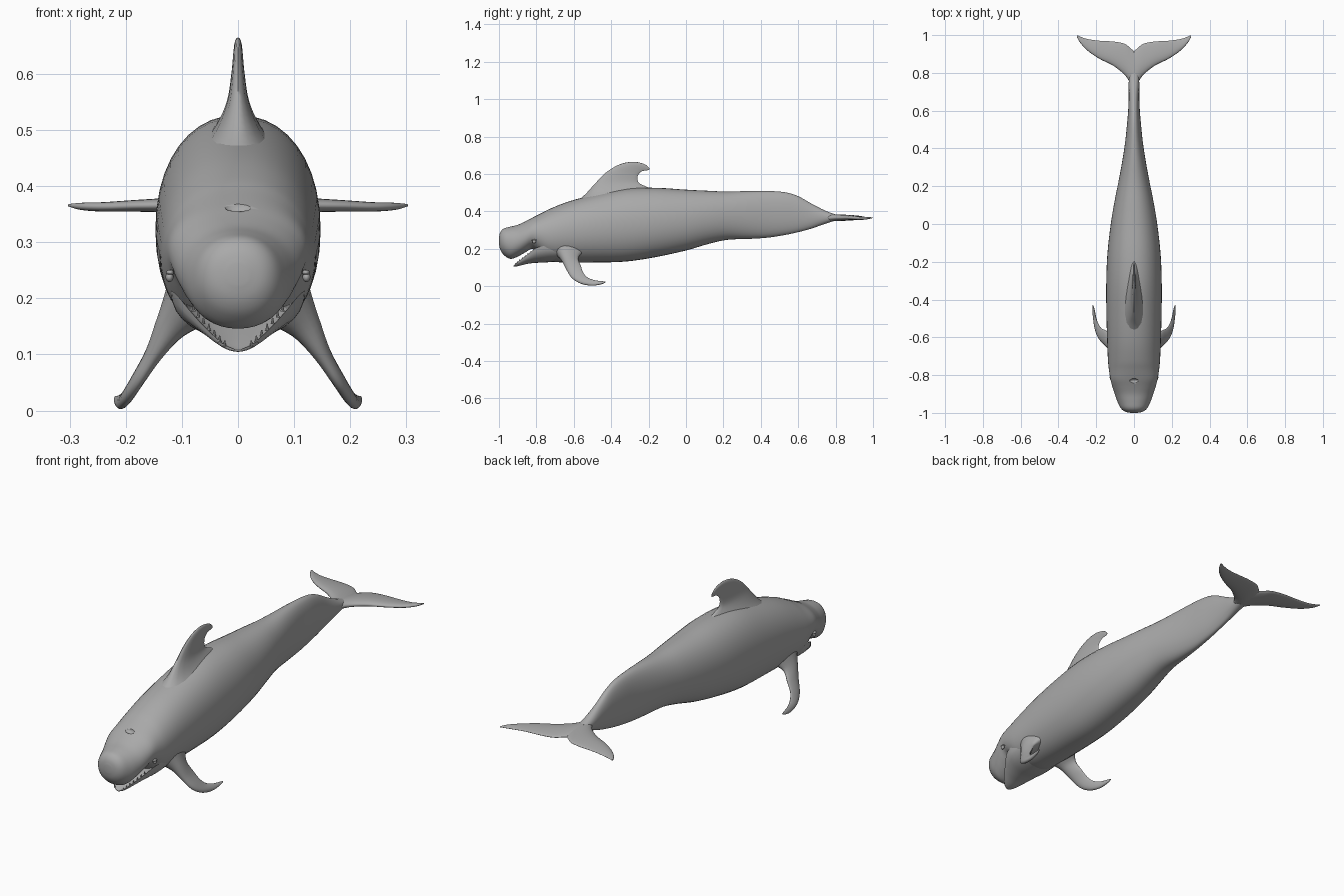
import bpy, bmesh, math
from mathutils import Vector

if "Cube" in bpy.data.objects:
    bpy.data.objects.remove(bpy.data.objects["Cube"])

grey = bpy.data.materials.new("whale_grey")
grey.diffuse_color = (0.4, 0.4, 0.4, 1)
grey.use_nodes = True
grey.node_tree.nodes["Principled BSDF"].inputs["Base Color"].default_value = grey.diffuse_color


def smooth_rows(rows, steps):
    """Catmull-Rom interpolation through rows of equal-length tuples."""
    out = []
    for i in range(len(rows) - 1):
        a, b, c, d = (rows[min(max(i + k, 0), len(rows) - 1)] for k in (-1, 0, 1, 2))
        for s in range(steps):
            t = s / steps
            out.append(tuple(
                0.5 * (2 * q + (r - p) * t + (2 * p - 5 * q + 4 * r - w) * t * t
                       + (3 * q - p - 3 * r + w) * t ** 3)
                for p, q, r, w in zip(a, b, c, d)))
    return out + [rows[-1]]


def finish(name, bm, angle=60):
    bmesh.ops.recalc_face_normals(bm, faces=bm.faces)
    mesh = bpy.data.meshes.new(name)
    bm.to_mesh(mesh)
    bm.free()
    mesh.materials.append(grey)
    ob = bpy.data.objects.new(name, mesh)
    bpy.context.collection.objects.link(ob)
    bpy.ops.object.select_all(action='DESELECT')
    ob.select_set(True)
    bpy.context.view_layer.objects.active = ob
    bpy.ops.object.shade_smooth_by_angle(angle=math.radians(angle))
    return ob


def loft(name, rings, angle=60):
    bm = bmesh.new()
    loops = [[bm.verts.new(p) for p in ring] for ring in rings]
    n = len(loops[0])
    for a, b in zip(loops, loops[1:]):
        for i in range(n):
            j = (i + 1) % n
            bm.faces.new((a[i], a[j], b[j], b[i]))
    bm.faces.new(loops[0])
    bm.faces.new(loops[-1])
    return finish(name, bm, angle)


def blade(name, rows, steps=5, n=20):
    """Fin lofted from rows of leading point, trailing point, half thickness."""
    rows = smooth_rows(rows, steps)
    mids = [(Vector(r[:3]) + Vector(r[3:6])) / 2 for r in rows]
    rings = []
    for i, r in enumerate(rows):
        half = (Vector(r[:3]) - Vector(r[3:6])) / 2
        span = mids[min(i + 1, len(rows) - 1)] - mids[max(i - 1, 0)]
        normal = half.cross(span).normalized()
        rings.append([mids[i] + half * math.cos(a)
                      + normal * r[6] * math.sin(a) * (1 + 0.35 * math.cos(a))
                      for a in (math.tau * k / n for k in range(n))])
    return loft(name, rings)


def ball(name, center, size):
    bm = bmesh.new()
    bmesh.ops.create_uvsphere(bm, u_segments=20, v_segments=12, radius=1)
    for v in bm.verts:
        v.co = Vector(center) + Vector(p * s for p, s in zip(v.co, size))
    return finish(name, bm)


# Body and upper head: y, bottom, top, half width
body_rows = [
    (-1.0, .225, .262, .018), (-.993, .195, .288, .048), (-.975, .168, .308, .070),
    (-.94, .146, .318, .088), (-.90, .158, .328, .102), (-.86, .180, .346, .115),
    (-.82, .198, .367, .125), (-.77, .160, .392, .133), (-.72, .132, .417, .138),
    (-.62, .127, .455, .142), (-.48, .127, .492, .146), (-.32, .132, .522, .147),
    (-.16, .156, .526, .141), (0, .191, .516, .123), (.12, .226, .510, .103),
    (.22, .248, .506, .083), (.34, .253, .509, .061), (.44, .260, .509, .046),
    (.53, .274, .502, .037), (.60, .289, .481, .031), (.67, .308, .442, .028),
    (.74, .332, .406, .028), (.80, .350, .384, .025), (.87, .361, .373, .012)]
N = 40
rings = []
for y, lo, hi, w in smooth_rows(body_rows, 4):
    ring = []
    for k in range(N):
        a = math.tau * k / N
        c, s = math.cos(a), math.sin(a)
        ring.append((w * math.copysign(abs(c) ** .93, c), y,
                     (lo + hi) / 2 + (hi - lo) / 2 * math.copysign(abs(s) ** .96, s)))
    rings.append(ring)
body = loft("body", rings)

# Blowhole: a shallow crescent pit cut behind the melon
cutter = ball("blowhole_cutter", (0, -.832, .368), (.026, .014, .017))
cutter.hide_render = True
cutter.hide_viewport = True
cut = body.modifiers.new("blowhole", 'BOOLEAN')
cut.operation = 'DIFFERENCE'
cut.object = cutter

# Lower jaw: y, bottom, rim height, half width, with a dished top
jaw_rows = smooth_rows([
    (-.922, .105, .110, .008), (-.912, .105, .119, .027), (-.89, .109, .138, .048),
    (-.86, .117, .160, .070), (-.83, .122, .183, .090), (-.80, .125, .205, .108),
    (-.75, .127, .215, .120), (-.67, .135, .210, .115)], 4)
rings = []
for y, lo, rim, w in jaw_rows:
    under = [(w * math.cos(a), y, rim - (rim - lo) * abs(math.sin(a)) ** .9)
             for a in (math.pi * k / 16 for k in range(17))]
    dish = [(w * x, y, rim - (rim - lo) * .45 * (1 - abs(x) ** 4))
            for x in (-.92, -.8, -.55, 0, .55, .8, .92)]
    rings.append(under + dish)
loft("lower_jaw", rings, 40)

# Teeth: small pegs along both jaw rims
bm = bmesh.new()
for y, lo, rim, w in jaw_rows[4:17:2]:
    for side in (-1, 1):
        res = bmesh.ops.create_cone(bm, segments=8, radius1=.0035, radius2=.001,
                                    depth=.012, cap_ends=True)
        bmesh.ops.translate(bm, verts=res["verts"], vec=(side * w * .88, y, rim))
finish("teeth", bm, 40)

# Dorsal fin, hooked backwards
blade("dorsal_fin", [
    (0, -.60, .44, 0, -.12, .485, .075), (0, -.54, .490, 0, -.20, .527, .040),
    (0, -.485, .550, 0, -.252, .553, .019), (0, -.425, .610, 0, -.258, .588, .011),
    (0, -.355, .651, 0, -.242, .610, .008), (0, -.285, .665, 0, -.222, .618, .006),
    (0, -.225, .654, 0, -.204, .620, .004), (0, -.196, .632, 0, -.195, .624, .001)])

for side, label in ((1, "right"), (-1, "left")):
    def flip(rows):
        return [(side * r[0], r[1], r[2], side * r[3], *r[4:]) for r in rows]

    # Tail fluke
    blade(label + "_fluke", flip([
        (-.01, .72, .366, -.01, .905, .366, .018), (.018, .745, .366, .018, .93, .366, .017),
        (.05, .79, .366, .05, .954, .366, .015), (.11, .838, .366, .11, .966, .366, .013),
        (.18, .873, .365, .18, .970, .365, .010), (.24, .913, .363, .24, .978, .363, .008),
        (.28, .953, .364, .28, .990, .364, .006), (.303, .99, .366, .30, 1.0, .366, .002)]))

    # Pectoral flipper
    blade(label + "_flipper", flip([
        (.085, -.71, .19, .085, -.53, .20, .050), (.118, -.672, .148, .122, -.575, .155, .028),
        (.150, -.643, .095, .152, -.562, .108, .015), (.180, -.612, .045, .178, -.548, .070, .011),
        (.200, -.565, .015, .193, -.522, .044, .010), (.210, -.505, .003, .205, -.487, .032, .008),
        (.216, -.455, .010, .212, -.452, .027, .006), (.219, -.430, .020, .218, -.430, .026, .002)]))

    # Eye and the small lid fold above it
    ball(label + "_eye", (side * .122, -.812, .238), (.007, .010, .009))
    ball(label + "_eyelid", (side * .121, -.812, .246), (.007, .014, .005))
